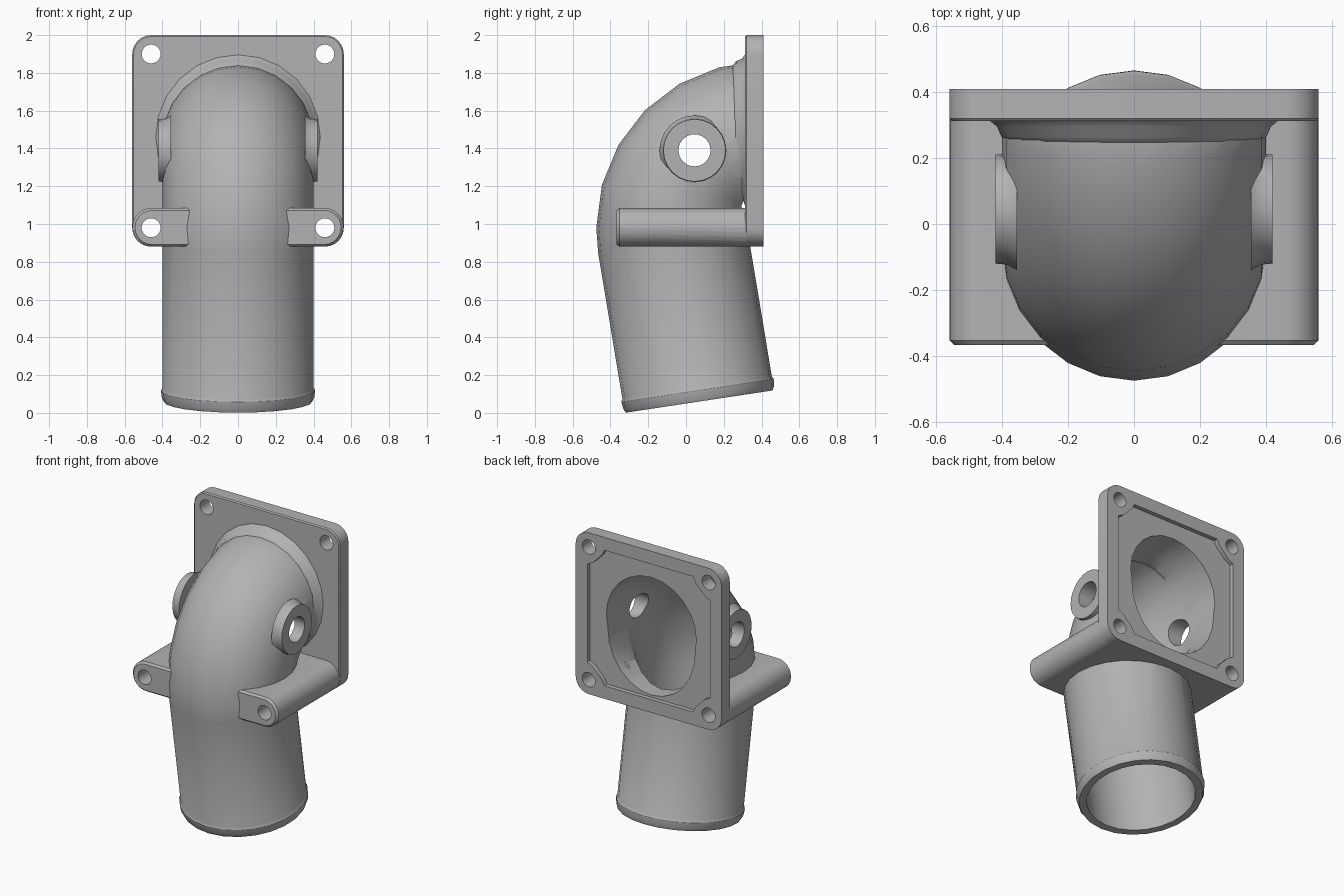
import bpy, bmesh
from math import sin, cos, pi, radians
from mathutils import Vector

if "Cube" in bpy.data.objects:
    bpy.data.objects.remove(bpy.data.objects["Cube"], do_unlink=True)

grey = bpy.data.materials.new("cast_grey")
grey.use_nodes = True
grey.diffuse_color = (0.45, 0.45, 0.45, 1)
grey.node_tree.nodes["Principled BSDF"].inputs["Base Color"].default_value = (0.45, 0.45, 0.45, 1)

SIDES = 24


def loft(name, rings):
    """Closed solid skinned through rings of equal point count."""
    bm = bmesh.new()
    loops = [[bm.verts.new(p) for p in ring] for ring in rings]
    n = len(loops[0])
    for a, b in zip(loops, loops[1:]):
        for i in range(n):
            j = (i + 1) % n
            bm.faces.new((a[i], a[j], b[j], b[i]))
    bm.faces.new(loops[0])
    bm.faces.new(loops[-1][::-1])
    bmesh.ops.recalc_face_normals(bm, faces=bm.faces)
    mesh = bpy.data.meshes.new(name)
    bm.to_mesh(mesh)
    bm.free()
    mesh.materials.append(grey)
    obj = bpy.data.objects.new(name, mesh)
    bpy.context.scene.collection.objects.link(obj)
    return obj


def ellipse(rx, ry):
    return [(rx * cos(2 * pi * i / SIDES), ry * sin(2 * pi * i / SIDES)) for i in range(SIDES)]


def rounded_rect(w, h, r, steps=6):
    pts = []
    for q, (sx, sz) in enumerate([(1, 1), (-1, 1), (-1, -1), (1, -1)]):
        for k in range(steps + 1):
            a = (q + k / steps) * pi / 2
            pts.append((sx * (w / 2 - r) + r * cos(a), sz * (h / 2 - r) + r * sin(a)))
    return pts


def along_y(outline, y, x=0, z=0):
    return [Vector((x + u, y, z + v)) for u, v in outline]


def along_x(outline, x, y, z):
    return [Vector((x, y + u, z + v)) for u, v in outline]


def combine(target, tool, operation):
    mod = target.modifiers.new(operation, "BOOLEAN")
    mod.operation = operation
    mod.solver = "EXACT"
    mod.object = tool
    bpy.context.view_layer.objects.active = target
    bpy.ops.object.modifier_apply(modifier=mod.name)
    bpy.data.objects.remove(tool, do_unlink=True)


# Pipe path: tilted straight leg, then a bend towards the flange
BEND = Vector((0, 0.405, 0.98))
BEND_R = 0.48
TILT = radians(-8.6)
FOOT = Vector((0, 0.07, 0.06))
UP = Vector((0, sin(TILT), cos(TILT)))
FLANGE_Z = 1.44


def pipe_ring(centre, angle, r):
    out = Vector((0, -cos(angle), sin(angle)))
    return [centre + Vector((u, 0, 0)) + out * v for u, v in ellipse(r, r)]


def bend_rings(r):
    angles = [TILT] + [radians(a) for a in range(0, 91, 15)]
    return [pipe_ring(BEND + BEND_R * Vector((0, -cos(a), sin(a))), a, r) for a in angles]


# Outer pipe with a slight bead at the open end
foot = [pipe_ring(FOOT + UP * d, TILT, r)
        for d, r in [(0, 0.393), (0.02, 0.403), (0.06, 0.408), (0.075, 0.40)]]
body = loft("pipe_elbow_housing", foot + bend_rings(0.40))

# Square mounting flange with softened front edge
flange = loft("flange", [
    along_y(rounded_rect(1.105, 1.105, 0.0925), 0.312, z=FLANGE_Z),
    along_y(rounded_rect(1.12, 1.12, 0.10), 0.32, z=FLANGE_Z),
    along_y(rounded_rect(1.12, 1.12, 0.10), 0.41, z=FLANGE_Z)])

# Flared fillet where the pipe meets the flange
collar = loft("collar", [along_y(ellipse(r, r), y, z=1.46) for y, r in
              [(0.24, 0.37), (0.265, 0.402), (0.295, 0.415), (0.313, 0.437), (0.33, 0.437)]])

# Long lower bolt lugs, one slab passing behind the pipe front
lugs = loft("bolt_lugs", [
    along_y(rounded_rect(1.09, 0.18, 0.088), -0.367, z=0.982),
    along_y(rounded_rect(1.118, 0.204, 0.10), -0.353, z=0.982),
    along_y(rounded_rect(1.118, 0.204, 0.10), 0.405, z=0.982)])

parts = [flange, collar, lugs]

# Side bosses with a flared root
for side in (-1, 1):
    parts.append(loft("side_boss", [
        along_x(ellipse(r, r), side * x, 0.045, 1.39)
        for x, r in [(0.355, 0.185), (0.385, 0.168), (0.42, 0.165)]]))

for part in parts:
    combine(body, part, "UNION")

# Hollow bore through the pipe and bend
exit_ring = along_y(ellipse(0.345, 0.345), 0.5, z=BEND.z + BEND_R)
start = pipe_ring(FOOT - UP * 0.1, TILT, 0.345)
bore_rings = bend_rings(0.345)
exit_ring = [p + Vector((0, 0.1, 0)) for p in bore_rings[-1]]
cutters = [loft("bore", [start] + bore_rings + [exit_ring])]

# Wider mouth opening down to the flange floor
cutters.append(loft("mouth", [along_y(ellipse(0.335, 0.38), y, z=1.365) for y in (0.1, 0.5)]))

# Shallow recess in the flange back, stepped around the bolt corners
quarter = [(0.47, 0.34), (0.43, 0.36), (0.36, 0.43), (0.34, 0.47)]
recess = (quarter + [(-x, z) for x, z in quarter[::-1]]
          + [(-x, -z) for x, z in quarter] + [(x, -z) for x, z in quarter[::-1]])
cutters.append(loft("recess", [along_y(recess, y, z=FLANGE_Z) for y in (0.38, 0.5)]))

# Cross holes through the bosses and four bolt holes
cutters.append(loft("boss_hole", [along_x(ellipse(0.085, 0.085), x, 0.045, 1.39) for x in (-0.6, 0.6)]))
for x in (-0.46, 0.46):
    for z in (0.98, 1.90):
        cutters.append(loft("bolt_hole", [along_y(ellipse(0.05, 0.05), y, x, z) for y in (-0.6, 0.6)]))

for cutter in cutters:
    combine(body, cutter, "DIFFERENCE")

# Smooth shading with crisp machined edges
bpy.ops.object.select_all(action="DESELECT")
body.select_set(True)
bpy.context.view_layer.objects.active = body
bpy.ops.object.shade_smooth_by_angle(angle=radians(32))
